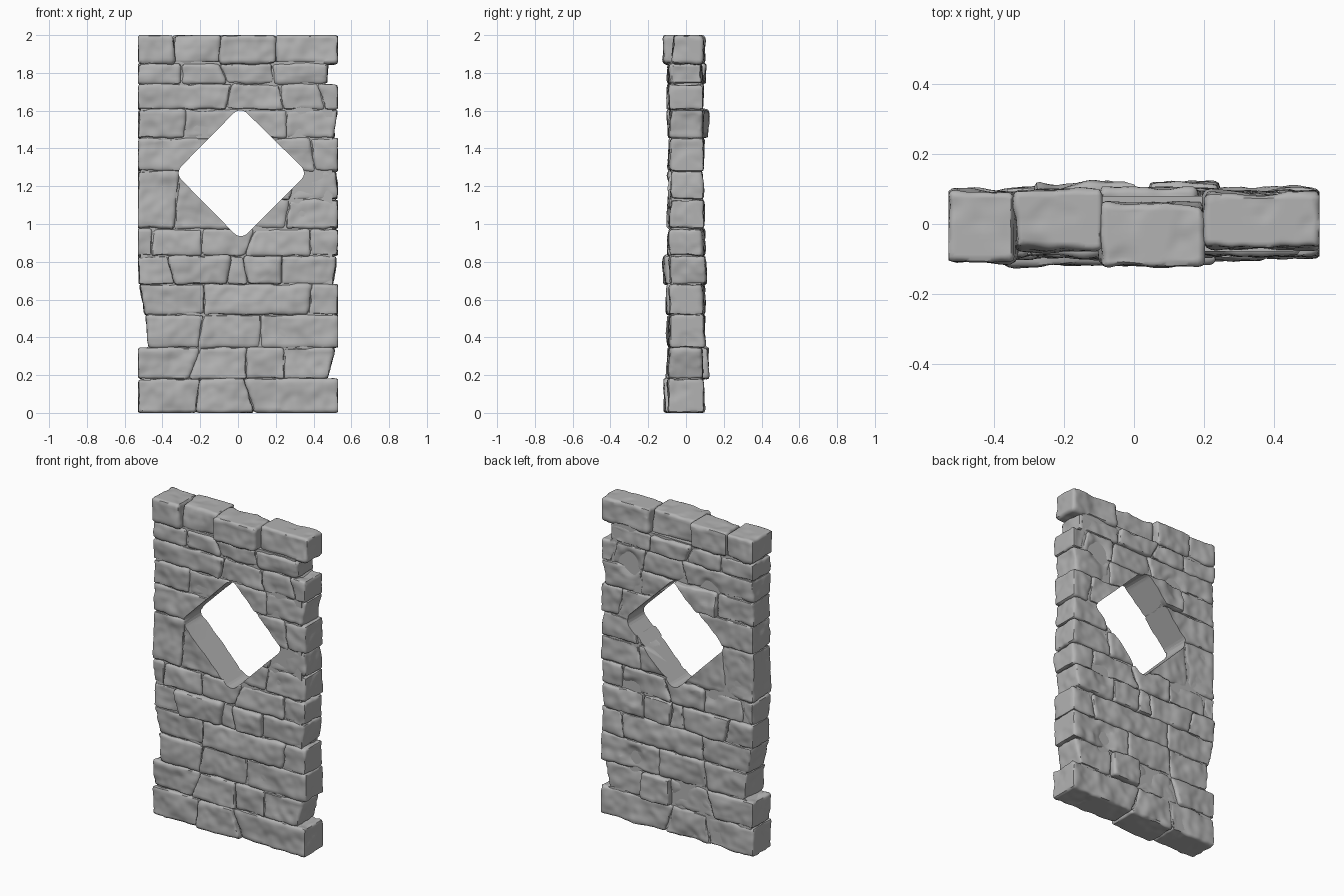
import bpy, bmesh, math, random
from mathutils import Vector, noise

random.seed(4)
default = bpy.data.objects.get("Cube")
if default:
    bpy.data.objects.remove(default)

stone_grey = bpy.data.materials.new("stone grey")
stone_grey.use_nodes = True
GREY = (0.45, 0.45, 0.45, 1)
stone_grey.diffuse_color = GREY
shader = stone_grey.node_tree.nodes["Principled BSDF"]
shader.inputs["Base Color"].default_value = GREY
shader.inputs["Roughness"].default_value = 0.9

HALF = 0.53


def prism(name, outline, front, back, jitter=0.0):
    """Extrude an x-z outline from front to back, with uneven faces."""
    bm = bmesh.new()
    near = [bm.verts.new((x, front + random.uniform(-jitter, jitter), z)) for x, z in outline]
    far = [bm.verts.new((x, back + random.uniform(-jitter, jitter), z)) for x, z in outline]
    bm.faces.new(near)
    bm.faces.new(far[::-1])
    n = len(outline)
    for i in range(n):
        j = (i + 1) % n
        bm.faces.new((near[j], near[i], far[i], far[j]))
    bmesh.ops.recalc_face_normals(bm, faces=bm.faces)
    mesh = bpy.data.meshes.new(name)
    bm.to_mesh(mesh)
    bm.free()
    mesh.materials.append(stone_grey)
    obj = bpy.data.objects.new(name, mesh)
    bpy.context.collection.objects.link(obj)
    return obj


def bevel(obj, width, segments):
    mod = obj.modifiers.new("rounded edges", "BEVEL")
    mod.width, mod.segments = width, segments


def apply_modifiers(obj):
    graph = bpy.context.evaluated_depsgraph_get()
    old = obj.data
    obj.data = bpy.data.meshes.new_from_object(obj.evaluated_get(graph))
    obj.modifiers.clear()
    bpy.data.meshes.remove(old)


def cut_window(obj):
    mod = obj.modifiers.new("window cut", "BOOLEAN")
    mod.operation, mod.solver, mod.object = "DIFFERENCE", "EXACT", window_cutter
    apply_modifiers(obj)


def weather(obj):
    """Roughen a stone, hollow out the worn spots and keep its base flat."""
    offset = Vector([random.uniform(-9, 9) for _ in range(3)])
    for v in obj.data.vertices:
        p, normal = v.co.copy(), v.normal.copy()
        move = 0.012 * noise.noise(p * 8 + offset) + 0.006 * noise.noise(p * 21 + offset)
        v.co = p + normal * move
        if p.y > 0.05:
            for x, z in WORN_SPOTS:
                d = math.hypot(p.x - x, p.z - z) / 0.09
                if d < 1:
                    v.co.y -= 0.02 * (1 - d * d)
        v.co.x = max(-HALF, min(HALF, v.co.x))
        v.co.z = max(0, min(2, v.co.z))


# Worn hollows on the back (x, z)
WORN_SPOTS = [(0.33, 1.63), (0.3, 0.4), (0.31, 0.83), (-0.23, 1.6)]

# Courses: bottom, top, then joints; a pair is a slanted joint (x below, x above)
COURSES = [
    (0, 0.18, [-HALF, (-0.22, -0.2), (0.09, 0.03), HALF]),
    (0.18, 0.345, [-HALF, (-0.26, -0.2), 0.045, 0.245, (0.475, 0.51)]),
    (0.345, 0.52, [(-0.475, -0.49), (-0.21, -0.18), 0.12, HALF]),
    (0.52, 0.68, [(-0.495, -0.52), -0.18, (0.37, 0.39), HALF]),
    (0.68, 0.83, [-HALF, (-0.33, -0.37), (-0.06, -0.04), (0.05, 0.03), 0.23, (0.505, 0.525)]),
    (0.83, 0.975, [-HALF, (-0.46, -0.45), -0.19, (0.04, 0.09), 0.38, HALF]),
    (0.975, 1.28, [-HALF, (-0.34, -0.31), 0.015]),
    (0.975, 1.13, [0.015, (0.25, 0.27), HALF]),
    (1.13, 1.28, [0.1, (0.27, 0.31), (HALF, 0.52)]),
    (1.28, 1.455, [-HALF, 0.01, (0.41, 0.38), HALF]),
    (1.455, 1.605, [-HALF, -0.28, 0.01, 0.255, (0.505, HALF)]),
    (1.605, 1.74, [-HALF, (-0.07, -0.03), (0.24, 0.22), (0.46, 0.42), HALF]),
    (1.74, 1.85, [-HALF, -0.3, (-0.06, -0.1), (0.2, 0.18), 0.475]),
    (1.85, 2, [-HALF, -0.34, (-0.1, -0.09), 0.2, HALF]),
]

# Stones set proud or back: (course, place) -> front, back
SPECIAL = {
    (0, 0): (-0.105, 0.09), (0, 1): (-0.115, 0.09),
    (1, 2): (-0.085, 0.122),
    (4, 1): (-0.115, 0.1), (4, 2): (-0.09, 0.102),
    (4, 3): (-0.112, 0.1), (4, 4): (-0.088, 0.102),
    (10, 1): (-0.088, 0.115),
    (12, 2): (-0.09, 0.104),
    (13, 0): (-0.11, 0.095), (13, 1): (-0.075, 0.1),
    (13, 2): (-0.118, 0.06), (13, 3): (-0.07, 0.09),
}

# Diamond window cutter with rounded corners
window_cutter = prism("window_cutter", [(-0.335, 1.27), (0.015, 0.915), (0.37, 1.27), (0.012, 1.622)], -0.5, 0.5)
bevel(window_cutter, 0.05, 5)
apply_modifiers(window_cutter)
window_cutter.hide_render = True
window_cutter.hide_set(True)

# Mortar core that keeps the joints shallow
CORE = [(-0.51, 0.02), (0.5, 0.02), (0.5, 0.17), (0.455, 0.19), (0.46, 0.3), (0.5, 0.36),
        (0.5, 1.7), (0.455, 1.75), (0.455, 1.86), (-0.515, 1.86),
        (-0.515, 0.69), (-0.49, 0.67), (-0.46, 0.36), (-0.51, 0.33)]
mortar = prism("mortar_core", CORE, -0.079, 0.08)
cut_window(mortar)

# Stones
for row, (low, high, joints) in enumerate(COURSES):
    pairs = [j if isinstance(j, tuple) else (j, j) for j in joints]
    for col, (left, right) in enumerate(zip(pairs, pairs[1:])):
        at_edge = right[0] > 0.46
        front = random.uniform(-0.092, -0.083) if at_edge else random.uniform(-0.102, -0.088)
        front, back = SPECIAL.get((row, col), (front, random.uniform(0.086, 0.096)))
        outline = [(left[0], low), (right[0], low), (right[1], high), (left[1], high)]
        stone = prism(f"stone_{row + 1}_{col + 1}", outline, front, back, 0.007)
        bevel(stone, 0.01, 2)
        remesh = stone.modifiers.new("fine surface", "REMESH")
        remesh.mode, remesh.voxel_size = "VOXEL", 0.0125
        apply_modifiers(stone)
        weather(stone)
        if high > 0.92 and low < 1.62:
            cut_window(stone)
        mesh = stone.data
        mesh.materials.clear()
        mesh.materials.append(stone_grey)
        mesh.shade_smooth()
        mesh.set_sharp_from_angle(angle=math.radians(50))
